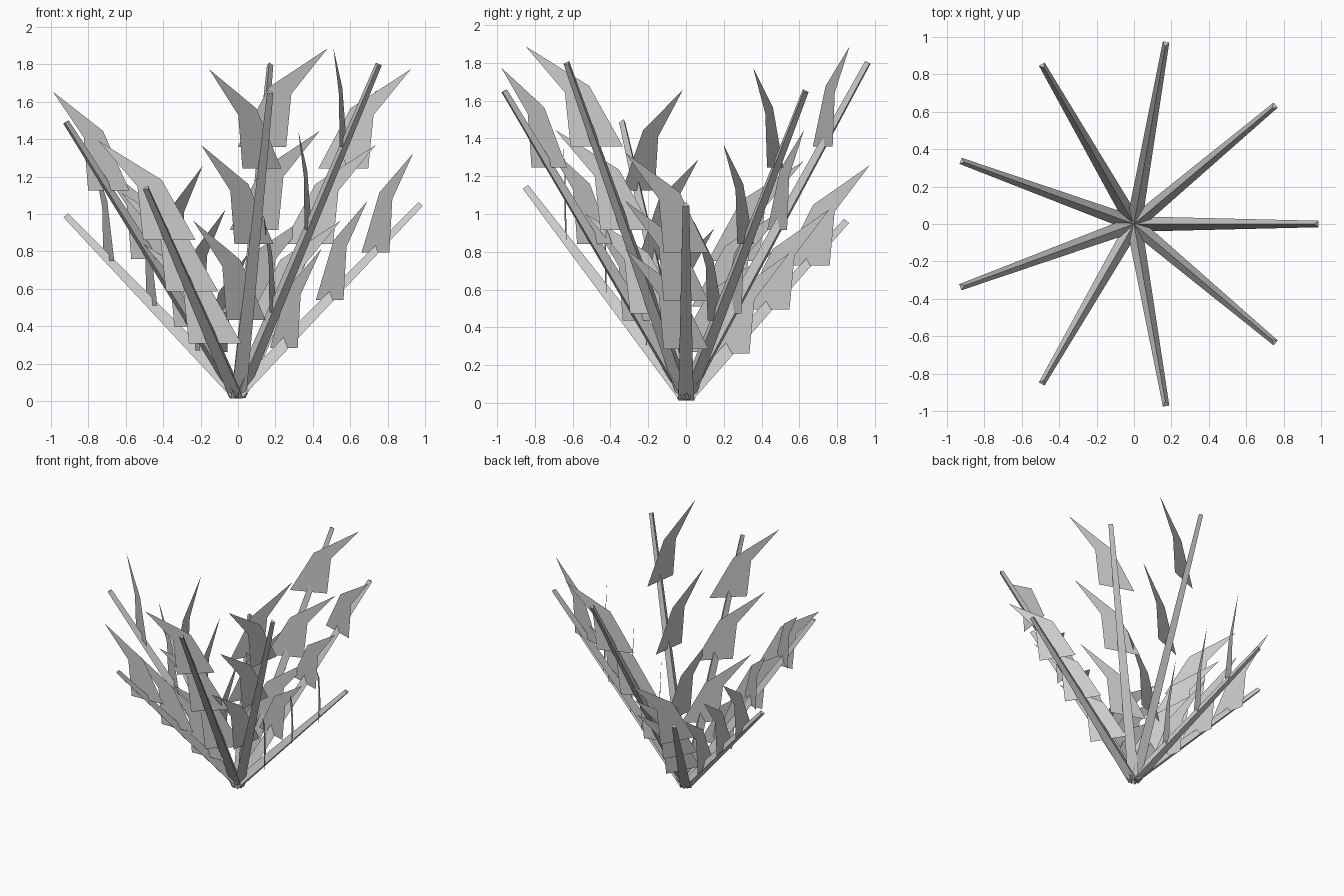
import bpy, bmesh
from math import radians, atan2, hypot, cos, sin
from mathutils import Matrix

if "Cube" in bpy.data.objects:
    bpy.data.objects.remove(bpy.data.objects["Cube"])

REACH = 0.98      # horizontal reach of every stem
BASE_Z = 0.03     # height of the stem roots
TIP_Z = [1.05, 1.65, 1.80, 0.96, 0.99, 1.49, 1.14, 1.65, 1.80]
# leaf profile: (sideways, up) in its own vertical plane
LEAF = [(-0.14, 0), (0.14, 0), (0.17, 0.285), (0.38, 0.53), (0.04, 0.32)]
LEAF_YAW = -58    # leaf direction relative to the stem direction


def finish(bm, name):
    mesh = bpy.data.meshes.new(name)
    bm.to_mesh(mesh)
    bm.free()
    ob = bpy.data.objects.new(name, mesh)
    bpy.context.collection.objects.link(ob)


def make_stem(angle, tip_z, name):
    # three-sided tapered rod leaning outwards
    rise = tip_z - BASE_Z
    length = hypot(REACH, rise)
    m = (Matrix.Translation((0, 0, BASE_Z)) @ Matrix.Rotation(angle, 4, 'Z')
         @ Matrix.Rotation(atan2(REACH, rise), 4, 'Y')
         @ Matrix.Translation((0, 0, length / 2)) @ Matrix.Rotation(radians(90), 4, 'Z'))
    bm = bmesh.new()
    bmesh.ops.create_cone(bm, cap_ends=True, segments=3, radius1=0.047,
                          radius2=0.02, depth=length, matrix=m)
    finish(bm, name)


def make_leaves(angle, tip_z, name):
    # three flat upright blades spaced along the stem
    yaw = angle + radians(LEAF_YAW)
    bm = bmesh.new()
    for t in (0.25, 0.5, 0.75):
        x, y = REACH * t * cos(angle), REACH * t * sin(angle)
        z = BASE_Z + t * (tip_z - BASE_Z)
        v = [bm.verts.new((x + u * cos(yaw), y + u * sin(yaw), z + h)) for u, h in LEAF]
        bm.faces.new((v[0], v[1], v[2], v[4]))
        bm.faces.new((v[4], v[2], v[3]))
    finish(bm, name)


for i, tip in enumerate(TIP_Z):
    a = radians(40 * i)
    make_stem(a, tip, f"stem_{i + 1}")
    make_leaves(a, tip, f"leaves_{i + 1}")
